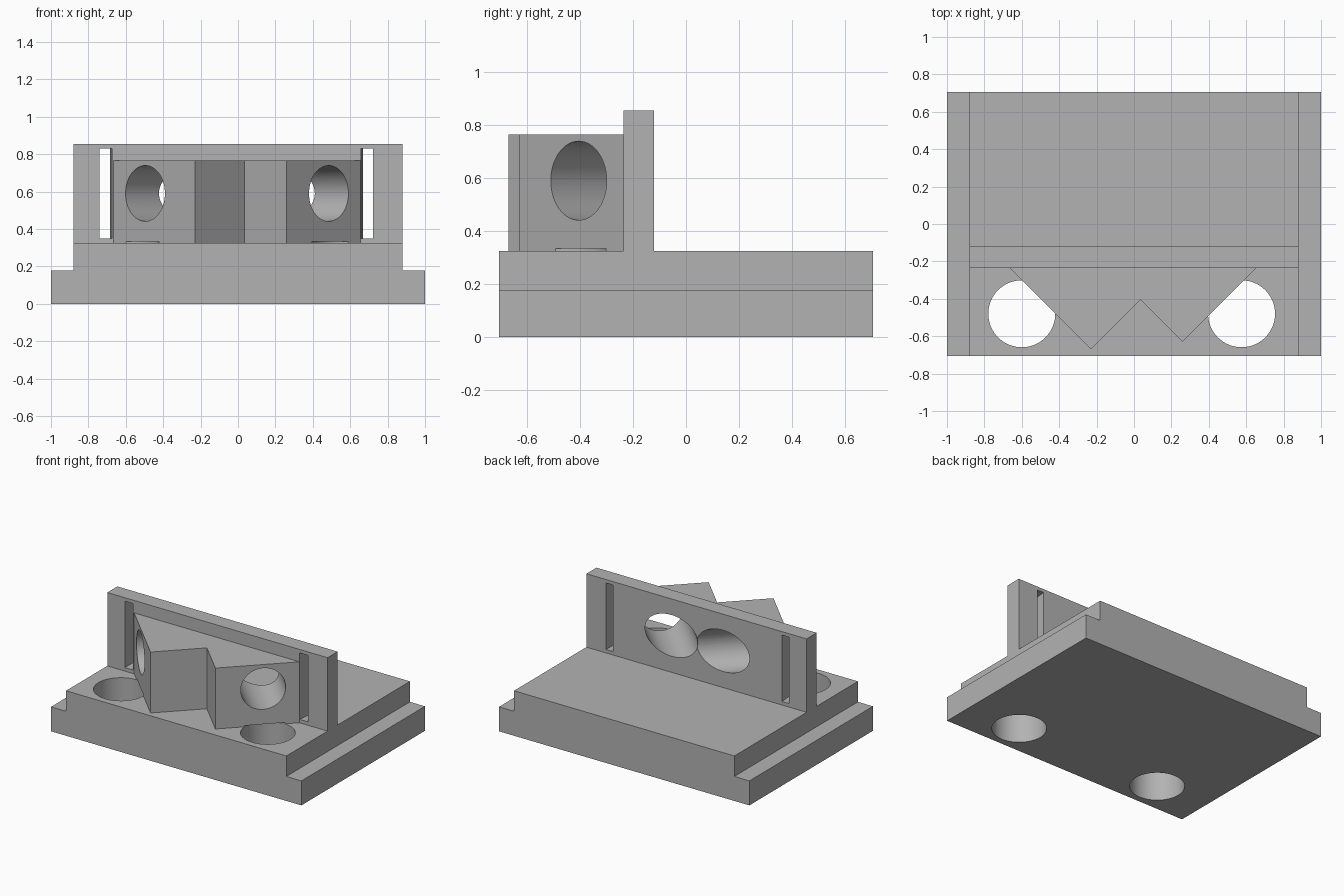
import bpy, bmesh, math
from mathutils import Matrix, Vector

if "Cube" in bpy.data.objects:
    bpy.data.objects.remove(bpy.data.objects["Cube"])

grey = bpy.data.materials.new("light_grey")
grey.diffuse_color = (0.45, 0.45, 0.45, 1)
grey.use_nodes = True
grey.node_tree.nodes["Principled BSDF"].inputs["Base Color"].default_value = grey.diffuse_color


def finish(name, bm):
    bmesh.ops.recalc_face_normals(bm, faces=bm.faces[:])
    me = bpy.data.meshes.new(name)
    bm.to_mesh(me)
    bm.free()
    me.materials.append(grey)
    ob = bpy.data.objects.new(name, me)
    bpy.context.collection.objects.link(ob)
    return ob


def prism(name, outline, z0, z1):
    """Extrude an xy outline from z0 up to z1."""
    bm = bmesh.new()
    face = bm.faces.new([bm.verts.new((x, y, z0)) for x, y in outline])
    top = bmesh.ops.extrude_face_region(bm, geom=[face])
    verts = [g for g in top["geom"] if isinstance(g, bmesh.types.BMVert)]
    bmesh.ops.translate(bm, verts=verts, vec=(0, 0, z1 - z0))
    return finish(name, bm)


def box(name, x0, x1, y0, y1, z0, z1):
    return prism(name, [(x0, y0), (x1, y0), (x1, y1), (x0, y1)], z0, z1)


def rod(name, start, end, radius):
    """Round cutter between two points."""
    a, b = Vector(start), Vector(end)
    turn = (b - a).to_track_quat('Z', 'Y').to_matrix().to_4x4()
    bm = bmesh.new()
    bmesh.ops.create_cone(bm, cap_ends=True, segments=64, radius1=radius,
                          radius2=radius, depth=(b - a).length,
                          matrix=Matrix.Translation((a + b) / 2) @ turn)
    return finish(name, bm)


def combine(target, other, operation):
    mod = target.modifiers.new("bool", 'BOOLEAN')
    mod.operation, mod.solver, mod.object = operation, 'EXACT', other
    bpy.context.view_layer.objects.active = target
    bpy.ops.object.modifier_apply(modifier=mod.name)
    bpy.data.objects.remove(other)


# Stepped base plate, upright wall and zigzag block joined into one bracket
bracket = box("sensor_bracket", -1, 1, -0.705, 0.705, 0, 0.177)
combine(bracket, box("base_step", -0.88, 0.88, -0.705, 0.705, 0.1, 0.325), 'UNION')
combine(bracket, box("wall", -0.88, 0.88, -0.235, -0.12, 0.25, 0.855), 'UNION')
zigzag = [(-0.665, -0.2), (-0.665, -0.235), (-0.23, -0.67), (0.035, -0.405),
          (0.26, -0.63), (0.655, -0.235), (0.655, -0.2)]
combine(bracket, prism("zigzag_block", zigzag, 0.25, 0.765), 'UNION')

# Mounting holes through the base, nicking the underside of the block
for x in (-0.6, 0.575):
    combine(bracket, rod("mount_hole", (x, -0.48, -0.1), (x, -0.48, 0.334), 0.179), 'DIFFERENCE')

# Diagonal round holes, square to the angled faces
for x, s in ((-0.497, 1), (0.485, -1)):
    combine(bracket, rod("angled_hole", (x - 0.15 * s, -0.555, 0.59),
                         (x + 0.5 * s, 0.095, 0.59), 0.149), 'DIFFERENCE')

# Tall tie slots through the wall, slightly wider at the front
for outer, front, back in ((-0.74, -0.672, -0.685), (0.722, 0.657, 0.67)):
    slot = [(outer, -0.245), (front, -0.245), (back, -0.1), (outer, -0.1)]
    combine(bracket, prism("tie_slot", slot, 0.35, 0.83), 'DIFFERENCE')

# Smooth bores, crisp edges
bpy.ops.object.select_all(action='DESELECT')
bracket.select_set(True)
bpy.context.view_layer.objects.active = bracket
bpy.ops.object.shade_smooth_by_angle(angle=math.radians(30))
